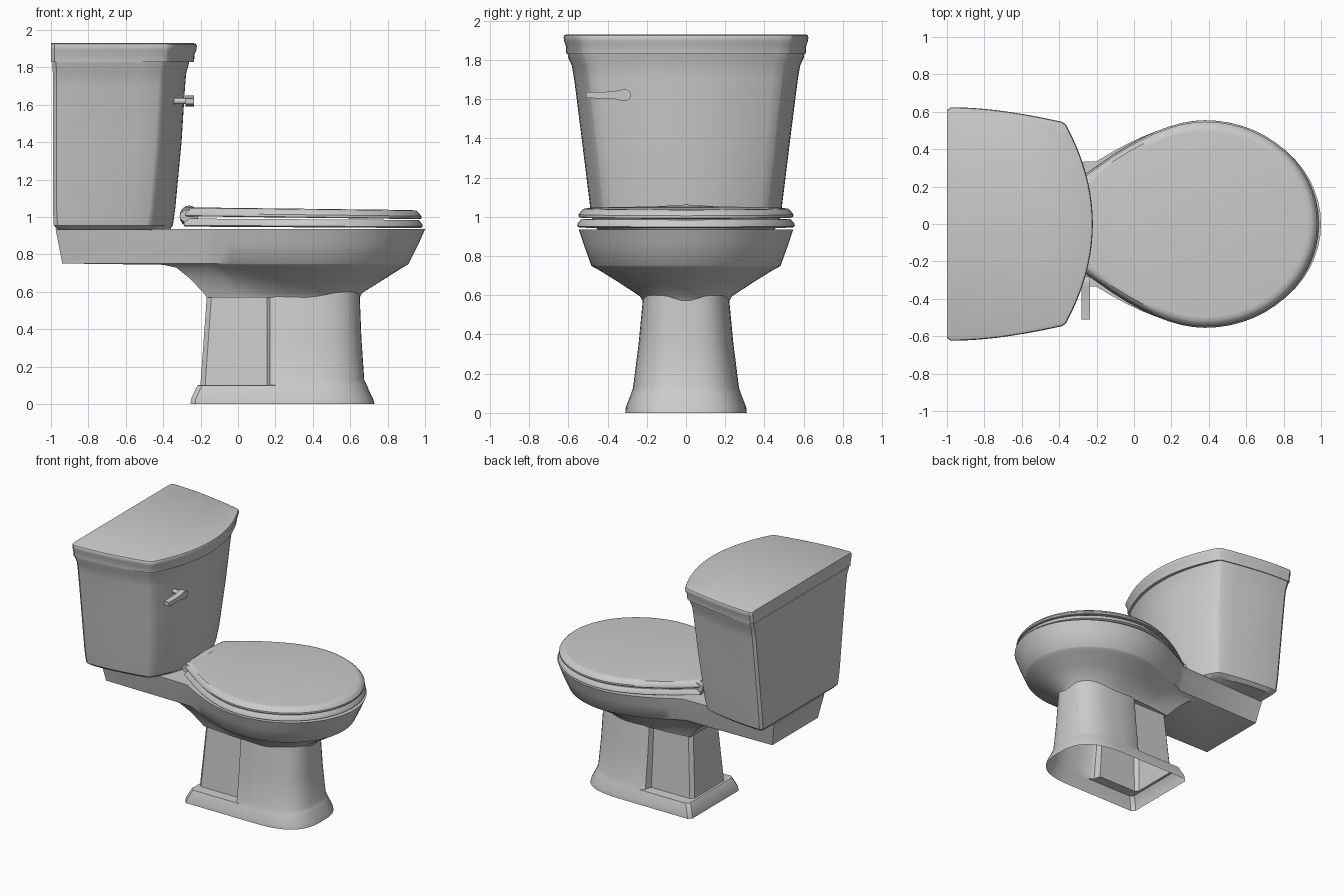
import bpy, bmesh, math

if "Cube" in bpy.data.objects:
    bpy.data.objects.remove(bpy.data.objects["Cube"])

mat = bpy.data.materials.new("grey_porcelain")
mat.diffuse_color = (0.6, 0.6, 0.6, 1)
mat.use_nodes = True
mat.node_tree.nodes["Principled BSDF"].inputs["Base Color"].default_value = mat.diffuse_color


def finish(name, bm, angle=35):
    bmesh.ops.recalc_face_normals(bm, faces=bm.faces)
    me = bpy.data.meshes.new(name)
    bm.to_mesh(me)
    bm.free()
    ob = bpy.data.objects.new(name, me)
    bpy.context.collection.objects.link(ob)
    me.materials.append(mat)
    bpy.ops.object.select_all(action='DESELECT')
    ob.select_set(True)
    bpy.context.view_layer.objects.active = ob
    bpy.ops.object.shade_smooth_by_angle(angle=math.radians(angle))
    return ob


def loft(name, sections, bottom=True, top=True, tilt=0.0, angle=35):
    """Skin a stack of (z, half outline); halves run front centre to back corner."""
    bm = bmesh.new()
    rings = []
    for z, half in sections:
        pts = half + [(x, -y) for x, y in reversed(half[1:])]
        rings.append([bm.verts.new((x, y, z - tilt * (x - 0.4))) for x, y in pts])
    n = len(rings[0])
    for a, b in zip(rings, rings[1:]):
        for j in range(n):
            k = (j + 1) % n
            bm.faces.new((a[j], a[k], b[k], b[j]))
    if bottom:
        bm.faces.new(rings[0][::-1])
    if top:
        bm.faces.new(rings[-1])
    return finish(name, bm, angle)


def egg(xf, xc, w, neck, back, n=14):
    """Elliptic front, curved taper to a neck, straight run to the back corner."""
    pts = []
    for i in range(n + 1):
        t = i / n * math.pi / 2
        pts.append((xc + (xf - xc) * math.cos(t), w * math.sin(t)))
    cx = xc - 0.42 * (xc - neck[0])
    for i in range(1, 9):
        t = i / 8
        a, b, c = (1 - t) ** 2, 2 * t * (1 - t), t * t
        pts.append((a * xc + b * cx + c * neck[0], a * w + b * w + c * neck[1]))
    pts.append(back)
    return pts


def tank_half(xf, xc, w, xb):
    """Bowed front, softened corner, gently curved side, flat back."""
    wc = 0.88 * w
    pts = [(xf - (xf - xc) * (i / 10 * 0.97) ** 2, wc * 0.97 * i / 10) for i in range(11)]
    pts.append((xc - 0.012, wc * 0.995))
    for i in range(1, 8):
        t = i / 7
        pts.append((xc - 0.04 + (xb - xc + 0.06) * t,
                    wc + 0.005 + (w - wc - 0.005) * math.sin(t * math.pi / 2)))
    pts.append((xb, w - 0.015))
    return pts


def pedestal_half(xf, w, wn, xb):
    """Rounded wide front column stepping in to a narrower rear block."""
    xc, pts = 0.33, []
    for i in range(13):
        t = i / 12 * math.pi / 2
        pts.append((xc + (xf - xc) * math.cos(t) ** 0.72, w * math.sin(t) ** 0.72))
    pts += [(0.2, w), (0.17, w - 0.25 * (w - wn)), (0.155, wn),
            (xb + 0.025, wn), (xb, wn - 0.025)]
    return pts


# Pedestal with flared plinth, open underneath
loft("pedestal", [(z, pedestal_half(xf, w, wn, xb)) for z, xf, w, wn, xb in [
    (0.0, 0.73, 0.31, 0.31, -0.255), (0.03, 0.722, 0.307, 0.307, -0.25),
    (0.085, 0.695, 0.285, 0.285, -0.225), (0.1, 0.69, 0.28, 0.28, -0.215),
    (0.103, 0.688, 0.279, 0.205, -0.2), (0.13, 0.675, 0.27, 0.203, -0.199),
    (0.35, 0.66, 0.242, 0.188, -0.183), (0.6, 0.65, 0.218, 0.172, -0.165)]],
    bottom=False)

# Bowl and the shelf that carries the tank
loft("bowl", [(z, egg(xf, xc, w, nk, bk)) for z, xf, xc, w, nk, bk in [
    (0.57, 0.65, 0.35, 0.22, (0.0, 0.205), (-0.165, 0.185)),
    (0.595, 0.665, 0.35, 0.235, (-0.02, 0.21), (-0.185, 0.195)),
    (0.67, 0.785, 0.36, 0.35, (-0.08, 0.24), (-0.255, 0.22)),
    (0.73, 0.88, 0.38, 0.447, (-0.16, 0.27), (-0.33, 0.25)),
    (0.745, 0.905, 0.38, 0.475, (-0.19, 0.283), (-0.4, 0.265)),
    (0.752, 0.913, 0.38, 0.483, (-0.2, 0.288), (-0.94, 0.28)),
    (0.86, 0.967, 0.38, 0.522, (-0.21, 0.315), (-0.96, 0.297)),
    (0.935, 1.0, 0.38, 0.547, (-0.2, 0.335), (-0.975, 0.31))]])


# Seat and lid share one outline
def seat_half(d):
    return egg(0.988 - d, 0.38, 0.555 - d, (-0.19, 0.315 - d), (-0.29 + d * 0.5, 0.245 - d))


loft("seat", [(0.945, seat_half(0.012)), (0.952, seat_half(0.0)),
              (0.966, seat_half(0.003)), (0.988, seat_half(0.022))], tilt=0.006)
loft("seat_lid", [(0.996, seat_half(0.012)), (1.0, seat_half(0.008)),
                  (1.012, seat_half(0.008)), (1.03, seat_half(0.022)),
                  (1.041, seat_half(0.035)), (1.044, seat_half(0.06))], tilt=0.012)

# Hinge bar behind the lid, thickest at the middle
bm = bmesh.new()
rings = []
for y, r in [(-0.24, 0.035), (-0.15, 0.048), (0, 0.057), (0.15, 0.048), (0.24, 0.035)]:
    rings.append([bm.verts.new((-0.262 + 0.05 * math.cos(a), y, 1.005 + r * math.sin(a)))
                  for a in [i / 16 * math.tau for i in range(16)]])
for a, b in zip(rings, rings[1:]):
    for j in range(16):
        k = (j + 1) % 16
        bm.faces.new((a[j], a[k], b[k], b[j]))
bm.faces.new(rings[0])
bm.faces.new(rings[-1])
finish("hinge", bm)

# Tank body
loft("tank", [(z, tank_half(xf, xc, w, xb)) for z, xf, xc, w, xb in [
    (0.932, -0.365, -0.5, 0.445, -0.965), (0.955, -0.348, -0.475, 0.475, -0.985),
    (1.05, -0.335, -0.46, 0.489, -0.99), (1.4, -0.302, -0.43, 0.532, -0.99),
    (1.7, -0.283, -0.412, 0.57, -0.99), (1.77, -0.277, -0.408, 0.582, -0.99),
    (1.81, -0.265, -0.4, 0.6, -0.992), (1.84, -0.258, -0.395, 0.605, -0.992)]])

# Tank lid
loft("tank_lid", [(z, tank_half(xf, xc, w, -1.0)) for z, xf, xc, w in [
    (1.83, -0.235, -0.385, 0.61), (1.87, -0.232, -0.383, 0.613),
    (1.893, -0.222, -0.375, 0.621), (1.915, -0.22, -0.373, 0.624),
    (1.925, -0.224, -0.377, 0.62), (1.93, -0.236, -0.389, 0.608)]])

# Flush lever: spindle plus a flat arm with a rounded pivot end
bm = bmesh.new()
res = bmesh.ops.create_cone(bm, segments=16, radius1=0.016, radius2=0.016, depth=0.14, cap_ends=True)
for v in res["verts"]:
    x, y, z = v.co
    v.co = (z - 0.32, y - 0.305, x + 1.62)
finish("lever_spindle", bm)
bm = bmesh.new()
prof = [(-0.51, 0.015), (-0.37, 0.018), (-0.34, 0.026)]
prof += [(-0.31 + 0.029 * math.sin(a), 0.029 * math.cos(a))
         for a in [i / 6 * math.pi / 2 for i in range(6)]]
loop = prof + [(-0.281, 0.0)] + [(y, -h) for y, h in reversed(prof)]
ends = [[bm.verts.new((x, y, 1.62 + h)) for y, h in loop] for x in (-0.28, -0.235)]
for j in range(len(loop)):
    k = (j + 1) % len(loop)
    bm.faces.new((ends[0][j], ends[0][k], ends[1][k], ends[1][j]))
bm.faces.new(ends[0])
bm.faces.new(ends[1])
finish("flush_lever", bm)
